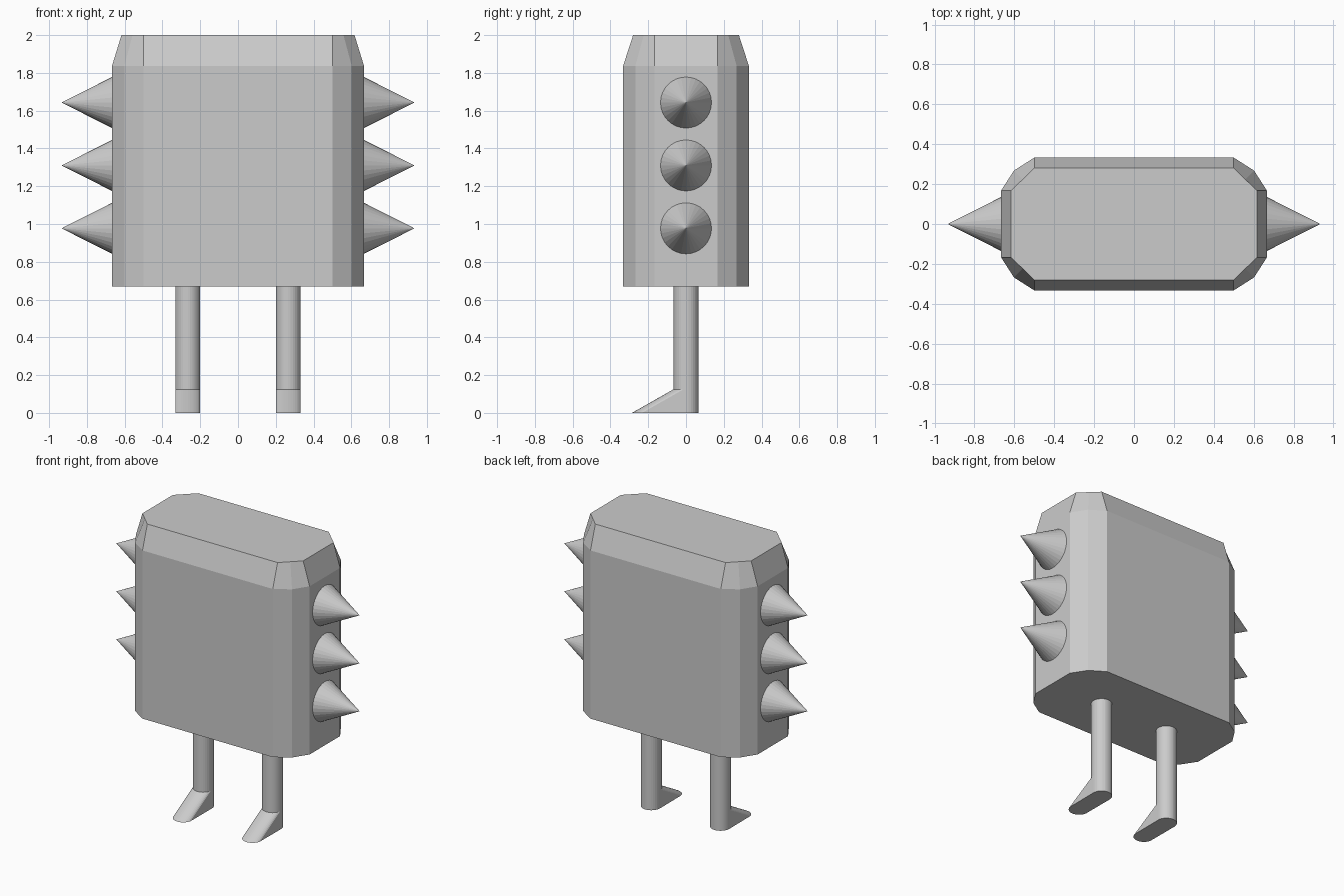
import bpy, bmesh
from math import sin, cos, pi

if "Cube" in bpy.data.objects:
    bpy.data.objects.remove(bpy.data.objects["Cube"])

SIDES = 32


def make_object(name, bm):
    bmesh.ops.recalc_face_normals(bm, faces=bm.faces)
    mesh = bpy.data.meshes.new(name)
    bm.to_mesh(mesh)
    bm.free()
    obj = bpy.data.objects.new(name, mesh)
    bpy.context.collection.objects.link(obj)
    return obj


def loft(name, rings, cap_end=True):
    """Skin a stack of equal-length rings and cap the ends."""
    bm = bmesh.new()
    loops = [[bm.verts.new(p) for p in ring] for ring in rings]
    n = len(loops[0])
    for a, b in zip(loops, loops[1:]):
        for i in range(n):
            j = (i + 1) % n
            bm.faces.new((a[i], a[j], b[j], b[i]))
    bm.faces.new(loops[0])
    if cap_end:
        bm.faces.new(loops[-1])
    return make_object(name, bm)


def four_corners(corner, z):
    """Mirror one corner profile into a full closed outline."""
    half = corner + [(-x, y) for x, y in reversed(corner)]
    full = half + [(-x, -y) for x, y in half]
    return [(x, y, z) for x, y in full]


# Body: block with rounded vertical corners and a chamfered top
outer = [(0.667, 0.167), (0.602, 0.268), (0.5, 0.333)]
inner = [(0.617, 0.167), (0.5585, 0.2235), (0.5, 0.28)]
loft("body", [four_corners(outer, 0.67), four_corners(outer, 1.837),
              four_corners(inner, 2.0)])


def leg(name, cx, radius=0.066, toe=0.22):
    circle = [(radius * cos(2 * pi * i / SIDES), radius * sin(2 * pi * i / SIDES))
              for i in range(SIDES)]
    # The front half of the sole is pushed forward to form the toe
    sole = [(cx + x, y - (toe if y < -1e-4 else 0), 0) for x, y in circle]
    ankle = [(cx + x, y, 0.125) for x, y in circle]
    hip = [(cx + x, y, 0.67) for x, y in circle]
    loft(name, [sole, ankle, hip], cap_end=False)


def spike(name, side, z, radius=0.135):
    bm = bmesh.new()
    ring = [bm.verts.new((side * 0.667, radius * cos(2 * pi * i / SIDES),
                          z + radius * sin(2 * pi * i / SIDES)))
            for i in range(SIDES)]
    tip = bm.verts.new((side * 0.934, 0, z))
    for i in range(SIDES):
        bm.faces.new((ring[i], ring[(i + 1) % SIDES], tip))
    make_object(name, bm)


# Legs and side spikes, left and right
for label, side in (("left", -1), ("right", 1)):
    leg(f"{label}_leg", side * 0.266)
    for k in range(3):
        spike(f"{label}_spike_{k + 1}", side, 0.977 + k * 0.333)
